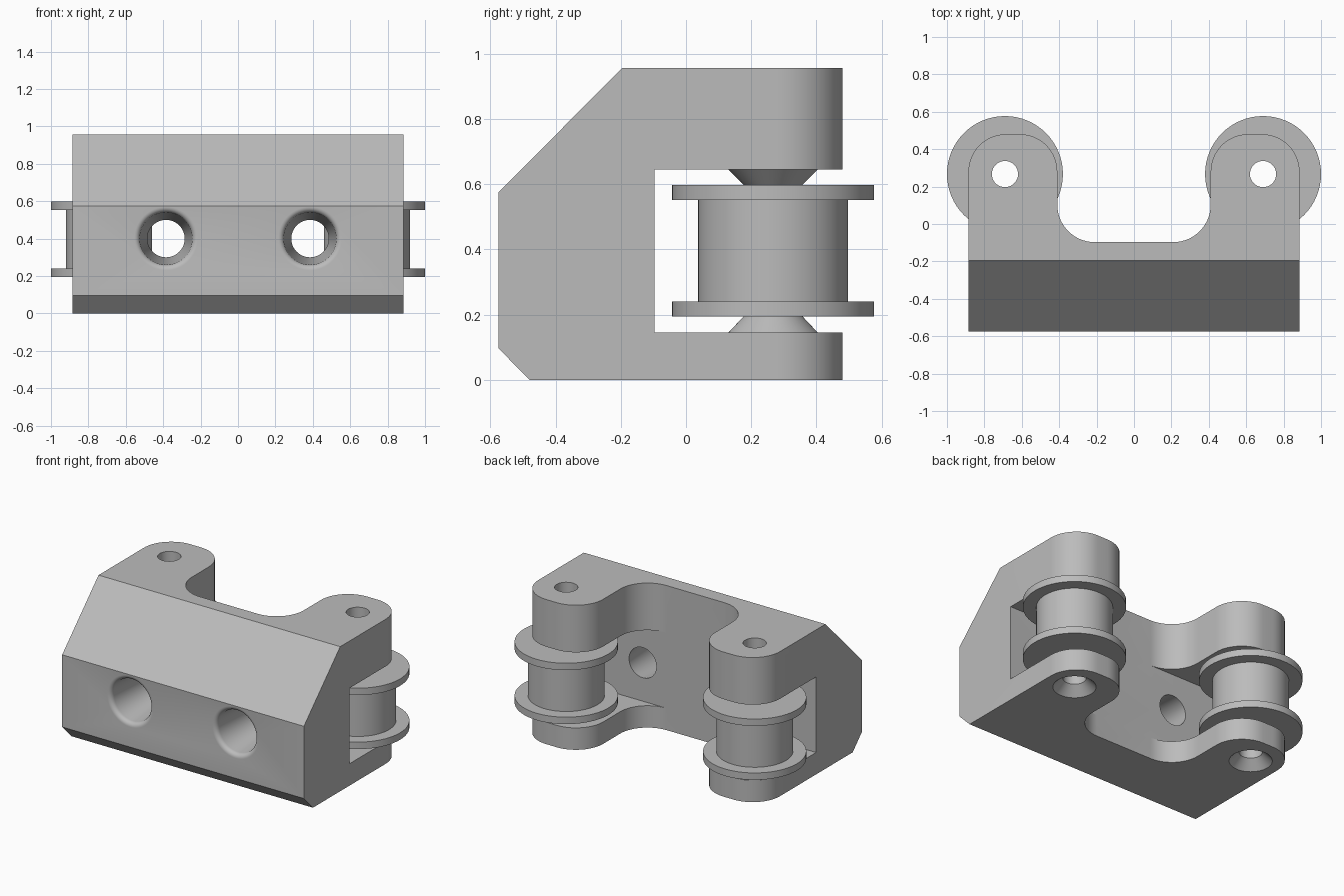
import bpy, bmesh
from math import sin, cos, pi, radians
from mathutils import Matrix

cube = bpy.data.objects.get("Cube")
if cube:
    bpy.data.objects.remove(cube)

grey = bpy.data.materials.new("plain_grey")
grey.use_nodes = True
colour = (0.5, 0.5, 0.5, 1)
grey.diffuse_color = colour
grey.node_tree.nodes["Principled BSDF"].inputs["Base Color"].default_value = colour

HOLE_X, PIN_X, PIN_Y = 0.385, 0.69, 0.267
TOP, WALL, HALF, ARM, TIP, R = 0.957, -0.097, 0.885, 0.41, 0.48, 0.2


def make_object(name, bm):
    bmesh.ops.recalc_face_normals(bm, faces=bm.faces)
    mesh = bpy.data.meshes.new(name)
    bm.to_mesh(mesh)
    bm.free()
    obj = bpy.data.objects.new(name, mesh)
    bpy.context.collection.objects.link(obj)
    mesh.materials.append(grey)
    return obj


def prism(name, points, direction):
    """Extrude a closed outline along a vector."""
    bm = bmesh.new()
    face = bm.faces.new([bm.verts.new(p) for p in points])
    new = bmesh.ops.extrude_face_region(bm, geom=[face])["geom"]
    bmesh.ops.translate(bm, vec=direction,
                        verts=[v for v in new if isinstance(v, bmesh.types.BMVert)])
    return make_object(name, bm)


def lathe(name, profile, matrix, closed=True, steps=64):
    """Revolve (radius, height) points about the local z axis."""
    bm = bmesh.new()
    rings = [[bm.verts.new((r * cos(2 * pi * i / steps), r * sin(2 * pi * i / steps), z))
              for i in range(steps)] for r, z in profile]
    pairs = list(zip(rings, rings[1:]))
    if closed:
        pairs.append((rings[-1], rings[0]))
    else:
        bm.faces.new(rings[0])
        bm.faces.new(rings[-1])
    for a, b in pairs:
        for i in range(steps):
            j = (i + 1) % steps
            bm.faces.new((a[i], a[j], b[j], b[i]))
    bm.transform(matrix)
    return make_object(name, bm)


def arc(cx, cy, start, end, steps=14):
    return [(cx + R * cos(radians(start + (end - start) * i / steps)),
             cy + R * sin(radians(start + (end - start) * i / steps)))
            for i in range(steps + 1)]


def boolean(target, tool, operation):
    mod = target.modifiers.new(operation.title(), 'BOOLEAN')
    mod.operation, mod.object, mod.solver = operation, tool, 'EXACT'
    bpy.context.view_layer.objects.active = target
    bpy.ops.object.modifier_apply(modifier=mod.name)
    bpy.data.objects.remove(tool)


# Bracket body: C-shaped side profile trimmed by the two-armed plan outline
side = [(-0.48, 0), (0.6, 0), (0.6, 0.145), (WALL, 0.145), (WALL, 0.645),
        (0.6, 0.645), (0.6, TOP), (-0.195, TOP), (-0.575, 0.575), (-0.575, 0.097)]
bracket = prism("bracket_body", [(-HALF, y, z) for y, z in side], (2 * HALF, 0, 0))

half_plan = [(HALF + 0.0, -0.7)]
half_plan += arc(HALF - R, TIP - R, 0, 90)
half_plan += arc(ARM + R, TIP - R, 90, 180)
half_plan += arc(ARM - R, WALL + R, 0, -90)
plan = half_plan + [(-x, y) for x, y in reversed(half_plan)]
boolean(bracket, prism("plan_cutter", [(x, y, -0.1) for x, y in plan], (0, 0, 1.2)),
        'INTERSECT')

# Tapered mounting holes with a rounded lip, and countersunk pin holes
lip = [(0.17 - 0.03 * sin(radians(a)), 0.03 - 0.03 * cos(radians(a)))
       for a in range(0, 91, 15)]
for s in (-1, 1):
    face = Matrix.Translation((s * HOLE_X, -0.575, 0.4)) @ Matrix.Rotation(-pi / 2, 4, 'X')
    boolean(bracket, lathe("mount_cutter", [(0.17, -0.1)] + lip + [(0.1, 0.478), (0.1, 0.6)],
                           face, closed=False), 'DIFFERENCE')
    pin = Matrix.Translation((s * PIN_X, PIN_Y, 0))
    boolean(bracket, lathe("pin_cutter", [(0.13, -0.1), (0.13, 0), (0.07, 0.06), (0.07, 1.1)],
                           pin, closed=False), 'DIFFERENCE')

# Flanged rollers between conical spacers, one pair of arms on each side
parts = [bracket]
for s, label in ((1, "left"), (-1, "right")):
    pin = Matrix.Translation((s * PIN_X, PIN_Y, 0))
    roller = [(0.07, 0.195), (0.31, 0.195), (0.31, 0.241), (0.23, 0.241),
              (0.23, 0.552), (0.31, 0.552), (0.31, 0.598), (0.07, 0.598)]
    parts.append(lathe(label + "_roller", roller, pin))
    for name, base, end in (("lower", 0.145, 0.195), ("upper", 0.645, 0.598)):
        parts.append(lathe(f"{label}_{name}_spacer",
                           [(0.07, base), (0.137, base), (0.09, end), (0.07, end)], pin))

# Smooth curves, crisp edges
bpy.ops.object.select_all(action='DESELECT')
for obj in parts:
    obj.select_set(True)
bpy.context.view_layer.objects.active = bracket
bpy.ops.object.shade_smooth_by_angle(angle=radians(30))
